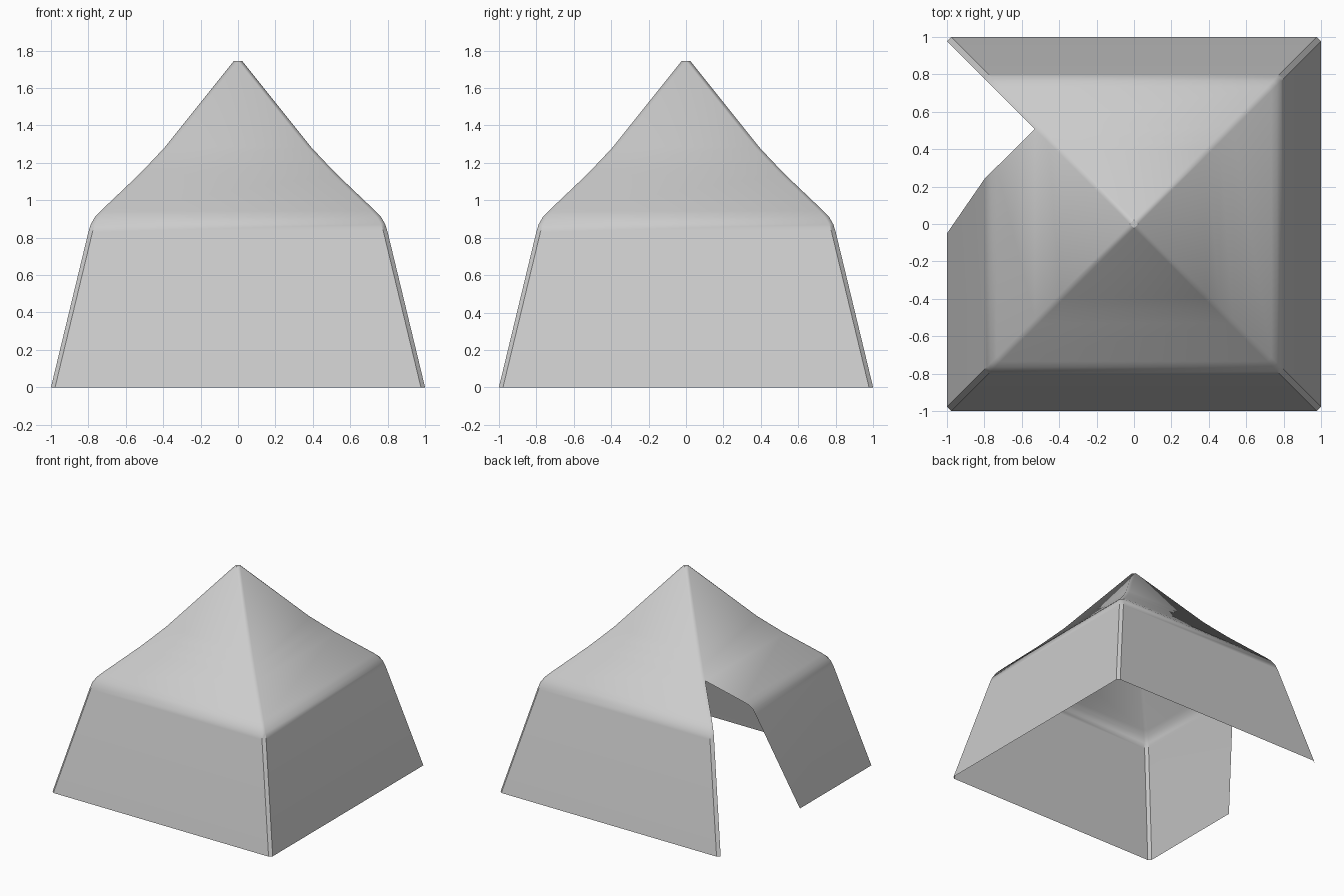
import bpy, bmesh

if "Cube" in bpy.data.objects:
    bpy.data.objects.remove(bpy.data.objects["Cube"])

# Wall profile from ground to peak: (half width, height)
PROFILE = [(1, 0), (0.80, 0.83), (0.787, 0.872), (0.765, 0.91), (0.735, 0.942),
           (0.53, 1.137), (0.46, 1.21), (0.39, 1.285), (0.022, 1.745)]
C = 0.022  # width of the narrow corner seams


def flap_y(h):
    # back edge of the left wall where the doorway is open
    if h > 0.8:
        return 0.24 + (h - 0.8) / 0.2 * -0.29
    return 0.51 + (0.53 - h) / 0.27 * 0.27


bm = bmesh.new()

# Chamfered square rings; corner order runs anticlockwise from front left
rings, flaps = [], []
for h, z in PROFILE:
    k = h - C
    pts = [(-k, -h), (k, -h), (h, -k), (h, k), (k, h), (-k, h), (-h, k), (-h, -k)]
    ring = [bm.verts.new((x, y, z)) for x, y in pts]
    rings.append(ring)
    flaps.append(bm.verts.new((-h, flap_y(h), z)) if h > 0.531 else ring[6])

# Walls and seams, with the left wall ending at the flap edge
for a, b, fa, fb in zip(rings, rings[1:], flaps, flaps[1:]):
    for i in range(8):
        j = (i + 1) % 8
        if i == 6:
            bm.faces.new((fa, a[7], b[7], fb))
        else:
            bm.faces.new((a[i], a[j], b[j], b[i]))

# Small flat peak
bm.faces.new(rings[-1])
bmesh.ops.remove_doubles(bm, verts=bm.verts, dist=0.0005)

mesh = bpy.data.meshes.new("tent_canopy")
bm.to_mesh(mesh)
bm.free()
tent = bpy.data.objects.new("tent_canopy", mesh)
bpy.context.collection.objects.link(tent)
bpy.context.view_layer.objects.active = tent
tent.select_set(True)
bpy.ops.object.shade_smooth_by_angle(angle=0.66)
